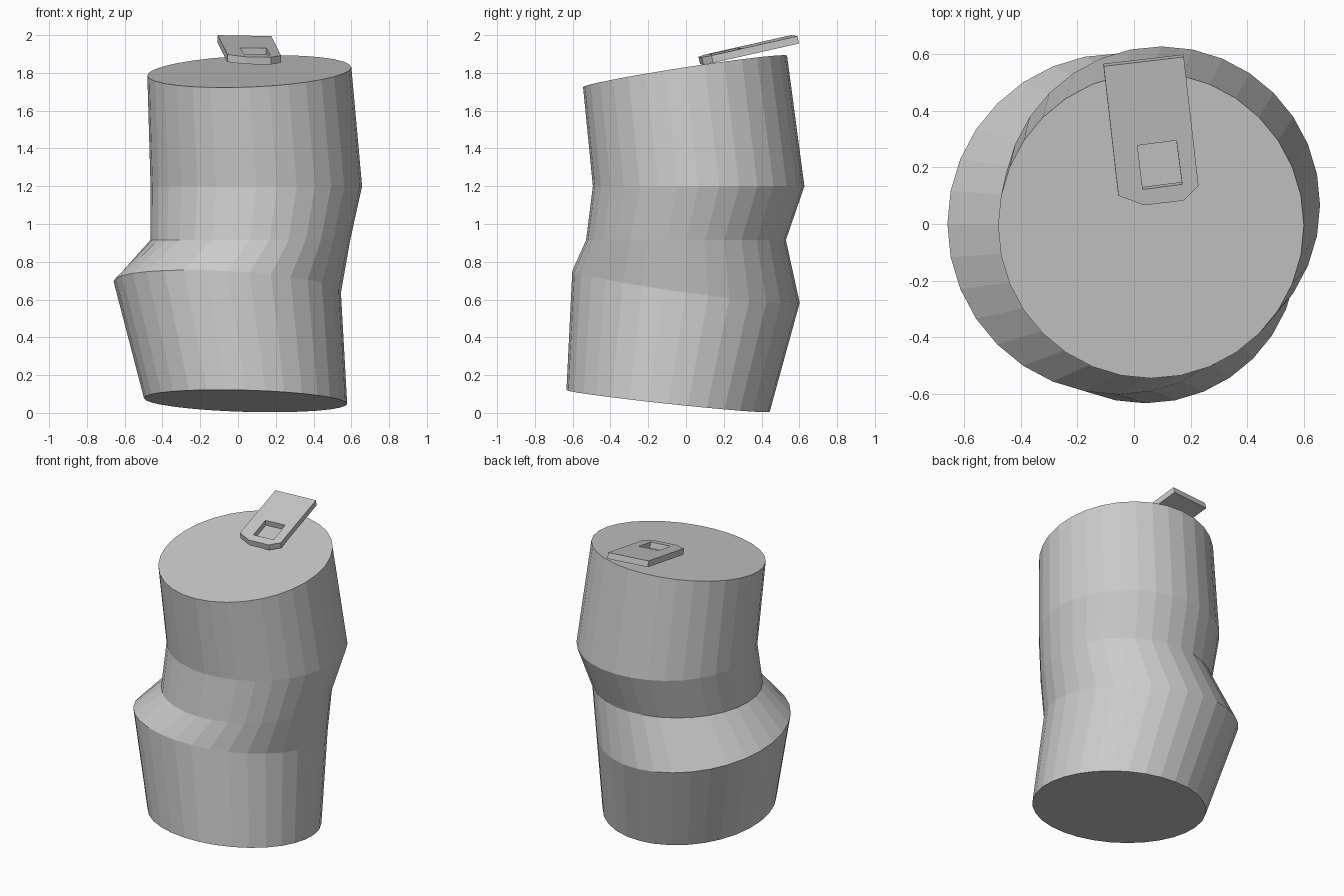
import bpy, bmesh
from math import cos, sin, tau
from mathutils import Vector

if "Cube" in bpy.data.objects:
    bpy.data.objects.remove(bpy.data.objects["Cube"])

SIDES = 32


def finish(bm, name):
    bmesh.ops.recalc_face_normals(bm, faces=bm.faces)
    mesh = bpy.data.meshes.new(name)
    bm.to_mesh(mesh)
    bm.free()
    obj = bpy.data.objects.new(name, mesh)
    bpy.context.collection.objects.link(obj)
    return obj


# Crushed can body: tilted rings (centre, radius, slope in x, slope in y)
rings = [
    ((0.04, -0.095, 0.063), 0.538, -0.028, -0.107),
    ((-0.057, 0.0, 0.667), 0.602, -0.05, -0.14),
    ((0.065, 0.0, 0.915), 0.529, 0.0, 0.0),
    ((0.097, 0.067, 1.2), 0.56, 0.0, 0.0),
    ((0.06, -0.005, 1.808), 0.54, 0.04, 0.154),
]
bm = bmesh.new()
loops = []
for (cx, cy, cz), r, sx, sy in rings:
    loop = []
    for i in range(SIDES):
        dx, dy = r * cos(tau * i / SIDES), r * sin(tau * i / SIDES)
        loop.append(bm.verts.new((cx + dx, cy + dy, cz + sx * dx + sy * dy)))
    loops.append(loop)
for a, b in zip(loops, loops[1:]):
    for i in range(SIDES):
        j = (i + 1) % SIDES
        bm.faces.new((a[i], a[j], b[j], b[i]))
bm.faces.new(loops[0][::-1])
bm.faces.new(loops[-1])
finish(bm, "can_body")

# Pull tab: bent-up plate with a finger hole
outer = [(-0.107, 0.557), (0.176, 0.590), (0.228, 0.135), (0.175, 0.083),
         (0.037, 0.066), (-0.055, 0.100)]
hole = [(0.012, 0.277), (0.150, 0.295), (0.170, 0.140), (0.031, 0.122)]
slope_x, slope_y, thick = -0.045, 0.22, 0.04
down = -Vector((-slope_x, -slope_y, 1)).normalized() * thick
bm = bmesh.new()
edges = []
for outline in (outer, hole):
    vs = [bm.verts.new((x, y, 2.0 + slope_x * (x + 0.107) + slope_y * (y - 0.557)))
          for x, y in outline]
    edges += [bm.edges.new((v, vs[(i + 1) % len(vs)])) for i, v in enumerate(vs)]
bmesh.ops.triangle_fill(bm, edges=edges, use_beauty=True)
top = bm.faces[:]
ext = bmesh.ops.extrude_face_region(bm, geom=top, use_keep_orig=True)
bmesh.ops.translate(bm, vec=down,
                    verts=[g for g in ext["geom"] if isinstance(g, bmesh.types.BMVert)])
finish(bm, "pull_tab")
